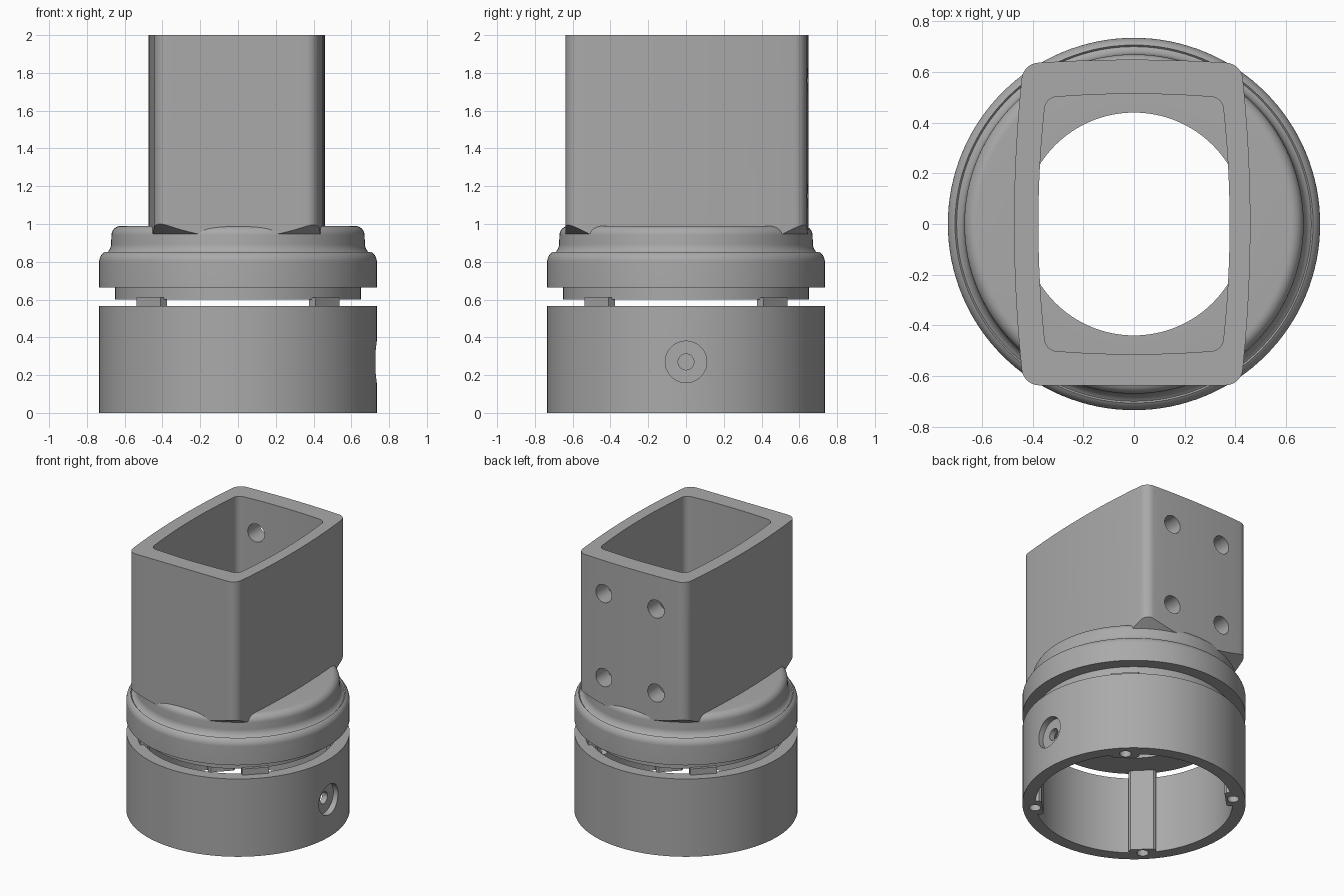
import bpy, bmesh
from math import sin, cos, pi, radians
from mathutils import Matrix

if "Cube" in bpy.data.objects:
    bpy.data.objects.remove(bpy.data.objects["Cube"], do_unlink=True)

grey = bpy.data.materials.new("plain grey")
grey.use_nodes = True
colour = (0.4, 0.4, 0.4, 1)
grey.diffuse_color = colour
grey.node_tree.nodes["Principled BSDF"].inputs["Base Color"].default_value = colour


def finish(name, bm):
    bmesh.ops.recalc_face_normals(bm, faces=bm.faces)
    mesh = bpy.data.meshes.new(name)
    bm.to_mesh(mesh)
    bm.free()
    mesh.materials.append(grey)
    obj = bpy.data.objects.new(name, mesh)
    bpy.context.collection.objects.link(obj)
    return obj


def lathe(name, profile, steps=128):
    """Revolve a closed (radius, z) profile around the z axis."""
    bm = bmesh.new()
    rings = [[bm.verts.new((r * cos(2 * pi * i / steps), r * sin(2 * pi * i / steps), z))
              for r, z in profile] for i in range(steps)]
    n = len(profile)
    for i in range(steps):
        a, b = rings[i], rings[(i + 1) % steps]
        for j in range(n):
            k = (j + 1) % n
            bm.faces.new((a[j], b[j], b[k], a[k]))
    return finish(name, bm)


def prism(name, outline, z0, z1):
    bm = bmesh.new()
    face = bm.faces.new([bm.verts.new((x, y, z0)) for x, y in outline])
    top = bmesh.ops.extrude_face_region(bm, geom=[face])["geom"]
    bmesh.ops.translate(bm, vec=(0, 0, z1 - z0),
                        verts=[v for v in top if isinstance(v, bmesh.types.BMVert)])
    return finish(name, bm)


def cylinder(name, radius, depth, place):
    bm = bmesh.new()
    bmesh.ops.create_cone(bm, cap_ends=True, segments=40, radius1=radius,
                          radius2=radius, depth=depth, matrix=place)
    return finish(name, bm)


def bulged_rect(hx, hy, r, bulges, ox=0.0, steps=12):
    """Rounded rectangle whose right, back, left and front sides bow outward."""
    pts = []
    corners = [(1, 1), (-1, 1), (-1, -1), (1, -1)]
    for q, (sx, sy) in enumerate(corners):
        side, after = bulges[q], bulges[(q + 1) % 4]
        length, length2 = (hy, hx) if q % 2 == 0 else (hx, hy)
        a0 = q * pi / 2 + 2 * side / length
        a1 = (q + 1) * pi / 2 - 2 * after / length2
        cx, cy = sx * (hx - r), sy * (hy - r)
        for i in range(9):
            a = a0 + (a1 - a0) * i / 8
            pts.append((cx + r * cos(a), cy + r * sin(a)))
        # bowed side leading to the next corner
        nx, ny = corners[(q + 1) % 4]
        b0 = (q + 1) * pi / 2 + 2 * after / length2
        ex, ey = nx * (hx - r) + r * cos(b0), ny * (hy - r) + r * sin(b0)
        px, py = pts[-1]
        out = (cos((q + 1) * pi / 2), sin((q + 1) * pi / 2))
        for i in range(1, steps):
            t = i / steps
            bow = 4 * after * t * (1 - t)
            pts.append((px + (ex - px) * t + out[0] * bow,
                        py + (ey - py) * t + out[1] * bow))
    return [(x + ox, y) for x, y in pts]


def boolean(obj, cutter, operation="DIFFERENCE"):
    mod = obj.modifiers.new("cut", "BOOLEAN")
    mod.operation, mod.object, mod.solver = operation, cutter, "EXACT"
    bpy.context.view_layer.objects.active = obj
    bpy.ops.object.modifier_apply(modifier=mod.name)
    bpy.data.objects.remove(cutter, do_unlink=True)


# Collar: skirt, wide band, flowing shoulder and rounded top, with a round bore
def arc(cx, cz, r, a0, a1, n=8):
    return [(cx + r * cos(radians(a0 + (a1 - a0) * i / n)),
             cz + r * sin(radians(a0 + (a1 - a0) * i / n))) for i in range(n + 1)]


collar = lathe("collar", [(0.44, 0.6), (0.65, 0.6), (0.65, 0.665), (0.735, 0.665)]
               + arc(0.675, 0.8, 0.06, 0, 58) + arc(0.732, 0.895, 0.06, 238, 180)
               + arc(0.62, 0.94, 0.05, 0, 90) + [(0.44, 0.99)])

# Square socket with bowed walls, its overhanging corners trimmed by a cone
socket = prism("socket", bulged_rect(0.437, 0.637, 0.07, (0.03, 0.012, 0.03, 0), -0.007), 0.9, 2)
boolean(socket, lathe("trim", [(0.05, 0.94), (0.66, 0.94), (0.9, 1.1), (0.9, 2.1), (0.05, 2.1)]),
        "INTERSECT")
boolean(socket, prism("hollow", bulged_rect(0.353, 0.502, 0.05, (0.025, 0.012, 0.025, 0.012)), 0.8, 2.2))

# Four screw holes through the back wall
for x in (-0.21, 0.21):
    for z in (1.15, 1.76):
        place = Matrix.Translation((x, 0.6, z)) @ Matrix.Rotation(pi / 2, 4, "X")
        boolean(socket, cylinder("screw_hole", 0.065, 0.4, place))

# Lower ring with a counterbored hole on one side
ring = lathe("lower_ring", [(0.65, 0), (0.735, 0), (0.735, 0.565), (0.65, 0.565)])
for radius, x in ((0.11, 0.89), (0.042, 0.7)):
    place = Matrix.Translation((x, 0, 0.27)) @ Matrix.Rotation(pi / 2, 4, "Y")
    boolean(ring, cylinder("side_hole", radius, 0.4, place))

# Four diagonal posts joining ring and collar, each with a screw hole below
posts = []
for q in range(4):
    turn = Matrix.Rotation(pi / 4 + q * pi / 2, 4, "Z")
    post = prism("post", [(0.67, -0.09), (0.67, 0.09), (0.62, 0.09), (0.605, 0.075),
                          (0.605, -0.075), (0.62, -0.09)], 0, 0.61)
    post.data.transform(turn)
    posts.append(post)
    for part in (post, ring):
        boolean(part, cylinder("post_hole", 0.038, 0.6, turn @ Matrix.Translation((0.655, 0, 0))))

# Smooth shading with crisp edges
bpy.ops.object.select_all(action="DESELECT")
for obj in [collar, socket, ring] + posts:
    obj.select_set(True)
bpy.context.view_layer.objects.active = socket
bpy.ops.object.shade_smooth_by_angle(angle=radians(30))
